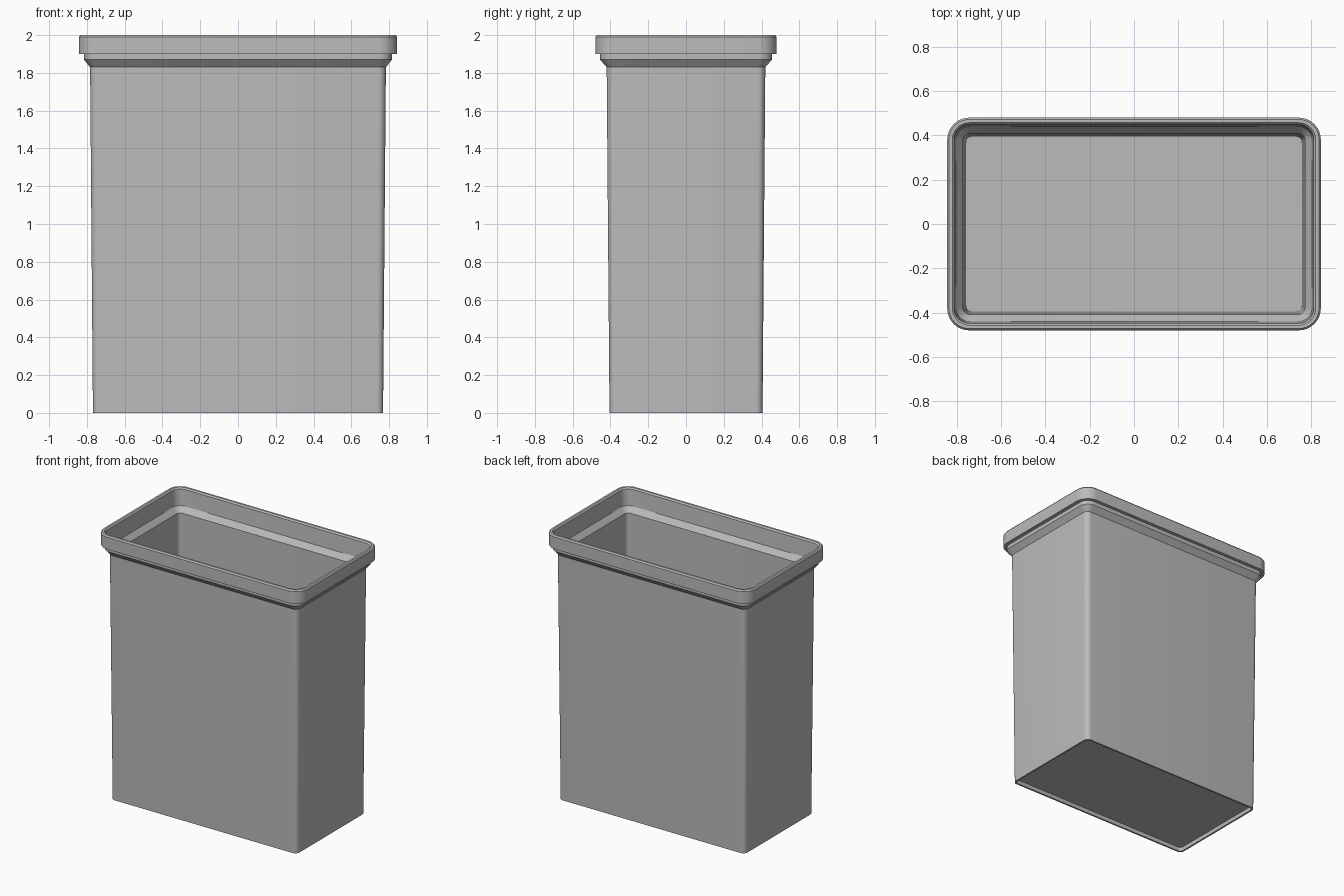
import bpy, bmesh, math

cube = bpy.data.objects.get("Cube")
if cube:
    bpy.data.objects.remove(cube)

grey = bpy.data.materials.new("grey plastic")
grey.use_nodes = True
colour = (0.5, 0.5, 0.5, 1)
grey.diffuse_color = colour
grey.node_tree.nodes["Principled BSDF"].inputs["Base Color"].default_value = colour


def ring(bm, hx, hy, z, r, steps=8):
    """Rounded rectangle with half sizes hx, hy and corner radius r."""
    verts = []
    for i, (sx, sy) in enumerate([(1, 1), (-1, 1), (-1, -1), (1, -1)]):
        for k in range(steps + 1):
            a = math.pi / 2 * (i + k / steps)
            verts.append(bm.verts.new((sx * (hx - r) + r * math.cos(a),
                                       sy * (hy - r) + r * math.sin(a), z)))
    return verts


def loft(name, sections):
    """Skin rounded rectangles in order and cap both ends."""
    bm = bmesh.new()
    rings = [ring(bm, *s) for s in sections]
    n = len(rings[0])
    for a, b in zip(rings, rings[1:]):
        for i in range(n):
            j = (i + 1) % n
            bm.faces.new((a[i], a[j], b[j], b[i]))
    bm.faces.new(rings[0][::-1])
    bm.faces.new(rings[-1])
    bmesh.ops.recalc_face_normals(bm, faces=bm.faces)
    mesh = bpy.data.meshes.new(name)
    bm.to_mesh(mesh)
    bm.free()
    mesh.materials.append(grey)
    obj = bpy.data.objects.new(name, mesh)
    bpy.context.collection.objects.link(obj)
    bpy.context.view_layer.objects.active = obj
    obj.select_set(True)
    bpy.ops.object.shade_smooth_by_angle(angle=math.radians(30))
    obj.select_set(False)
    return obj


# One continuous wall: recessed base, tapered body, flared neck, rim, inside
loft("bin_body", [
    # underside recess and foot
    (0.755, 0.392, 0.03, 0.025),
    (0.755, 0.392, 0.0, 0.025),
    (0.768, 0.405, 0.0, 0.035),
    # outer wall and neck
    (0.783, 0.42, 1.83, 0.04),
    (0.815, 0.455, 1.87, 0.07),
    (0.815, 0.455, 1.9, 0.07),
    # rim
    (0.843, 0.48, 1.9, 0.1),
    (0.843, 0.48, 1.99, 0.1),
    (0.835, 0.472, 2.0, 0.092),
    (0.82, 0.457, 2.0, 0.077),
    (0.811, 0.448, 1.99, 0.068),
    # inside funnel, wall and floor
    (0.803, 0.44, 1.87, 0.06),
    (0.771, 0.408, 1.83, 0.03),
    (0.757, 0.394, 0.045, 0.025),
])
